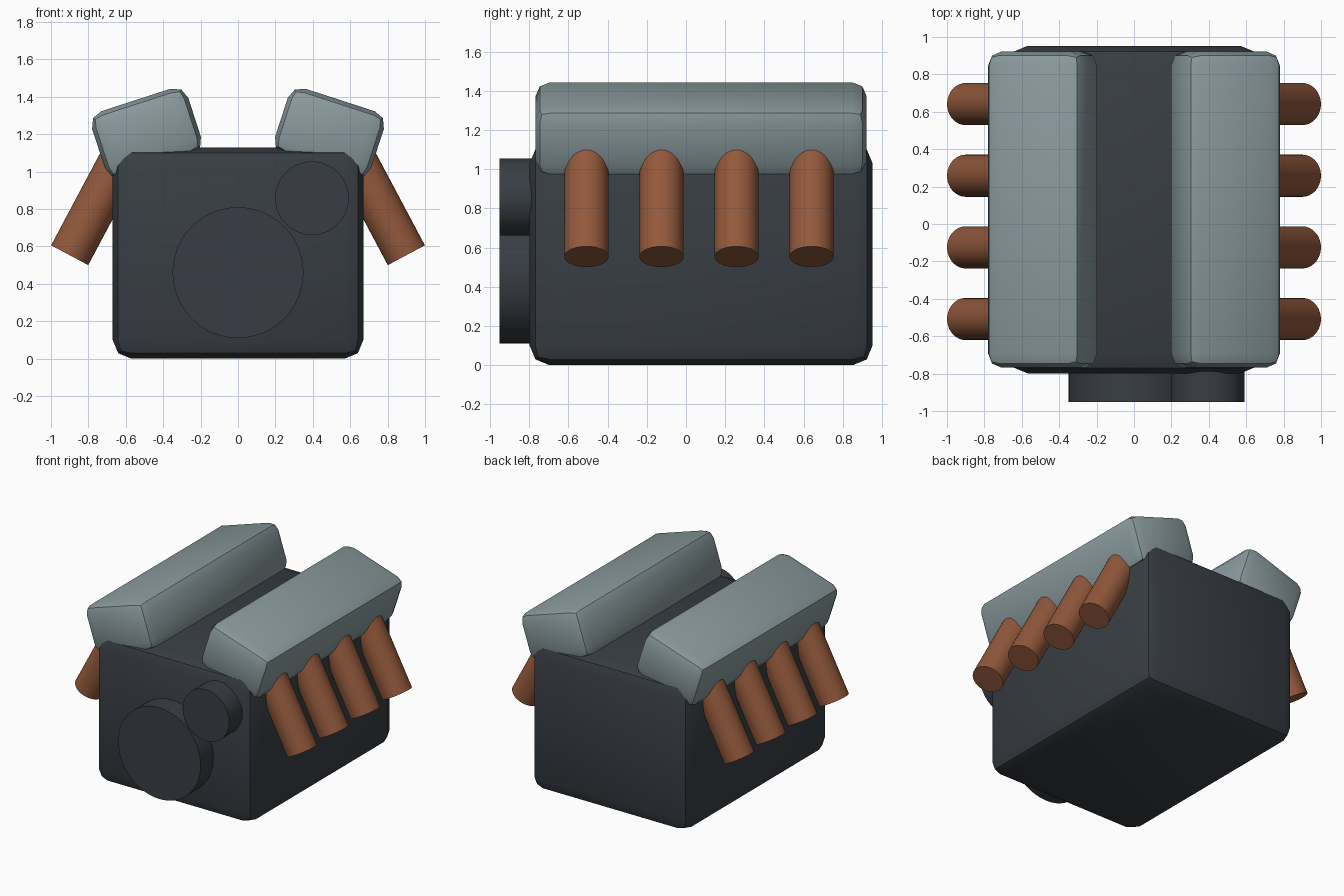
import bpy
import math

if "Cube" in bpy.data.objects:
    bpy.data.objects.remove(bpy.data.objects["Cube"])


def material(name, rgb):
    m = bpy.data.materials.new(name)
    m.diffuse_color = (*rgb, 1)
    m.use_nodes = True
    m.node_tree.nodes["Principled BSDF"].inputs["Base Color"].default_value = m.diffuse_color
    return m


IRON = material("dark iron", (0.040, 0.048, 0.058))
ALLOY = material("grey alloy", (0.255, 0.325, 0.340))
RUST = material("rusty copper", (0.290, 0.098, 0.044))


def finish(name, mat):
    ob = bpy.context.object
    ob.name = name
    ob.data.materials.append(mat)
    bpy.ops.object.shade_smooth_by_angle(angle=math.radians(40))
    return ob


def rounded_box(name, size, loc, bevel, mat, tilt=0):
    bpy.ops.mesh.primitive_cube_add(size=1, location=loc)
    ob = bpy.context.object
    ob.scale = size
    bpy.ops.object.transform_apply(location=False, rotation=False, scale=True)
    mod = ob.modifiers.new("bevel", 'BEVEL')
    mod.width, mod.segments = bevel, 2
    bpy.ops.object.modifier_apply(modifier=mod.name)
    ob.rotation_euler.y = tilt
    return finish(name, mat)


def cylinder(name, radius, depth, loc, rot, mat):
    bpy.ops.mesh.primitive_cylinder_add(vertices=48, radius=radius, depth=depth,
                                        location=loc, rotation=rot)
    return finish(name, mat)


# Engine block
rounded_box("engine_block", (1.34, 1.75, 1.13), (0, 0.077, 0.565), 0.10, IRON)

# Front pulleys, partly sunk into the block
for name, r, x, z in (("large_pulley", 0.35, 0, 0.46),
                      ("small_pulley", 0.197, 0.395, 0.858)):
    cylinder(name, r, 0.25, (x, -0.828, z), (math.pi / 2, 0, 0), IRON)

# Tilted cylinder heads and exhaust pipes on both sides
TILT, LEAN, PIPE = math.radians(18), math.radians(28), 0.65
for side, label in ((1, "right"), (-1, "left")):
    rounded_box(f"cylinder_head_{label}", (0.54, 1.69, 0.37),
                (side * 0.489, 0.077, 1.207), 0.075, ALLOY, side * TILT)
    for i in range(4):
        x = 0.90 - math.sin(LEAN) * PIPE / 2
        z = 0.553 + math.cos(LEAN) * PIPE / 2
        cylinder(f"exhaust_pipe_{label}_{i + 1}", 0.1125, PIPE,
                 (side * x, -0.508 + 0.383 * i, z), (0, -side * LEAN, 0), RUST)
